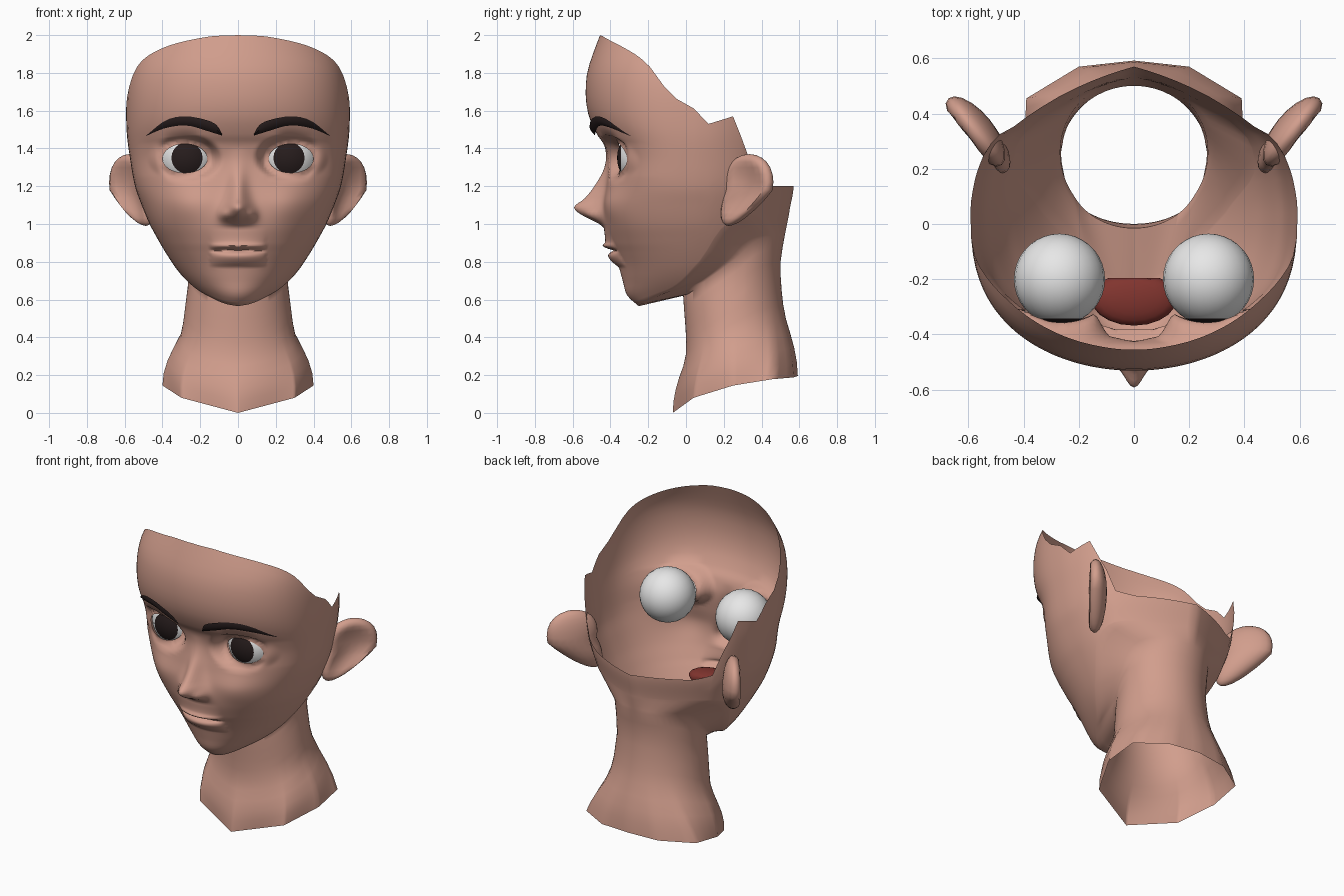
import bpy, bmesh, math
from mathutils import Vector, Matrix

if "Cube" in bpy.data.objects:
    bpy.data.objects.remove(bpy.data.objects["Cube"])


def material(name, rgb):
    m = bpy.data.materials.new(name)
    m.diffuse_color = (*rgb, 1)
    m.use_nodes = True
    m.node_tree.nodes["Principled BSDF"].inputs["Base Color"].default_value = m.diffuse_color
    return m


SKIN = material("skin", (0.64, 0.34, 0.265))
WHITE = material("eye white", (0.8, 0.8, 0.8))
DARK = material("dark brown", (0.02, 0.012, 0.012))
RED = material("mouth red", (0.22, 0.035, 0.028))


def linear(tab, v):
    if v <= tab[0][0]:
        return tab[0][1]
    for (a, p), (b, q) in zip(tab, tab[1:]):
        if v <= b:
            return p + (q - p) * (v - a) / (b - a)
    return tab[-1][1]


def curve(tab, v):
    """Smooth interpolation through (key, value) pairs."""
    if v <= tab[0][0]:
        return tab[0][1]
    if v >= tab[-1][0]:
        return tab[-1][1]
    i = max(k for k in range(len(tab) - 1) if tab[k][0] <= v)

    def slope(k):
        a, b = tab[max(k - 1, 0)], tab[min(k + 1, len(tab) - 1)]
        return (b[1] - a[1]) / (b[0] - a[0])
    (a, p), (b, q) = tab[i], tab[i + 1]
    h = b - a
    t = (v - a) / h
    return ((2*t**3 - 3*t*t + 1) * p + (t**3 - 2*t*t + t) * h * slope(i)
            + (3*t*t - 2*t**3) * q + (t**3 - t*t) * h * slope(i + 1))


def finish(bm, name, mats, mirror=True, angle=60):
    me = bpy.data.meshes.new(name)
    bm.to_mesh(me)
    bm.free()
    ob = bpy.data.objects.new(name, me)
    bpy.context.collection.objects.link(ob)
    for m in mats:
        me.materials.append(m)
    bpy.ops.object.select_all(action='DESELECT')
    ob.select_set(True)
    bpy.context.view_layer.objects.active = ob
    bpy.ops.object.shade_smooth_by_angle(angle=math.radians(angle))
    if mirror:
        ob.modifiers.new("Mirror", 'MIRROR').merge_threshold = 0.0005
    return ob


# Head sections by height: half width, front depth, back depth
YC = 0.04
WIDTH = [(.565, .15), (.6, .17), (.62, .19), (.66, .235), (.7, .275), (.75, .317), (.8, .352), (.86, .39),
         (.92, .425), (1, .468), (1.1, .51), (1.2, .545), (1.35, .572), (1.5, .59), (1.7, .588),
         (1.84, .56), (1.93, .51), (2, .46)]
FRONT = [(.565, -.25), (.62, -.31), (.7, -.335), (.78, -.358), (.85, -.387), (.9, -.41), (.985, -.435),
         (1.1, -.44), (1.2, -.425), (1.33, -.412), (1.42, -.435), (1.47, -.468), (1.55, -.508),
         (1.66, -.53), (1.79, -.525), (1.88, -.5), (2, -.455)]
BACK = [(.6, .5), (1.05, .545), (1.2, .57), (1.6, .575)]
# Facial features by height
NOSE = [(.98, 0), (1, .022), (1.02, .06), (1.05, .115), (1.08, .15), (1.1, .145), (1.13, .105),
        (1.2, .06), (1.28, .025), (1.4, 0)]
NOSE_W = [(1, .075), (1.08, .064), (1.2, .046), (1.35, .05)]
LIPS = [(.77, 0), (.80, .026), (.83, .034), (.85, .014), (.86, -.012), (.87, .02), (.885, .038),
        (.9, .02), (.93, .008), (.98, 0)]
# Edges by angle: rim of the shell, jaw line, top of neck, bottom of neck
RIM_FRONT = [(0, 2), (21, 1.99), (52, 1.93), (71, 1.84), (83.5, 1.68), (98.5, 1.53)]
RIM_BACK = [(98.5, 1.53), (113, 1.57), (122.5, 1.37), (128, 1.23), (140, 1.2), (180, 1.2)]
JAW = [(0, .565), (28, .58), (58, .62), (76, .67), (94, .8), (107, .97), (121, 1.04), (150, 1.05), (180, 1.05)]
NECK_TOP = [(0, .62), (30, .635), (60, .71), (94, .82), (121, .92), (180, .95)]
NECK_LOW = [(0, 0), (50, .08), (90, .145), (135, .178), (158, .188), (180, .195)]
LOW_X = [(0, 0), (50, .3), (90, .4), (135, .39), (158, .2), (180, 0)]
LOW_Y = [(0, -.07), (50, .04), (90, .25), (135, .455), (158, .57), (180, .592)]
NECK_W = [(0, .45), (.15, .4), (.4, .3), (.7, .262), (.95, .275)]
NECK_F = [(0, -.07), (.15, -.035), (.32, 0), (.62, -.015)]
NECK_B = [(.1, .62), (.2, .59), (.5, .525), (.78, .5), (.95, .525)]

BALL, BALL_R = Vector((.27, -.2, 1.35)), .165
EYE_X, EYE_Z = .281, 1.345


def eye_dist(x, z):
    return math.hypot((x - EYE_X) / .118, (z - EYE_Z) / (.079 if z > EYE_Z else .074))


def gauss(dx, dz, sx, sz):
    return math.exp(-(dx / sx) ** 2 - (dz / sz) ** 2)


def front_y(x, z):
    """Depth of the face surface at a point seen from the front."""
    s = min(x / curve(WIDTH, z), 1)
    q = curve([(.75, 1), (1, .87), (1.25, .75)], z)
    y = YC - (YC - curve(FRONT, z)) * math.sqrt(1 - s * s) ** q
    y -= max(curve(NOSE, z), 0) * math.exp(-(x / curve(NOSE_W, z)) ** 2)
    y -= .035 * gauss(x - .07, z - 1.05, .028, .03)
    y -= .025 * gauss(x - .27, z - 1.1, .12, .1)
    y -= curve(LIPS, z) * max(1 - (x / .15) ** 2, 0) ** .6
    # eye socket and lids hug the eyeball
    d = eye_dist(x, z)
    rad = BALL_R ** 2 - (x - BALL.x) ** 2 - (z - BALL.z) ** 2
    if d < 1.7:
        t = min((1.7 - d) / .7, 1)
        t = t * t * (3 - 2 * t)
        y += (BALL.y - math.sqrt(max(rad, .01)) - .009 - y) * t
    if rad > 0:
        y = min(y, BALL.y - math.sqrt(rad) - .008)
    return y


def head_point(deg, z):
    a = math.radians(deg)
    w, b = curve(WIDTH, z), curve(BACK, z)
    x = w * math.sin(a)
    if deg < 90:
        return Vector((x, front_y(x, z), z))
    p = Vector((x, YC - (b - YC) * math.cos(a), z))
    if deg > 122:  # flatter back of the head
        c = math.radians(122)
        corner = Vector((w * math.sin(c), YC - (b - YC) * math.cos(c), z))
        t = 1 - x / corner.x
        p = corner.lerp(Vector((0, b, z)), t).lerp(p, .5)
    return p


def neck_point(deg, t):
    """Point on the neck, t from its bottom edge (0) to the jaw (1)."""
    a = math.radians(deg)
    low = linear(NECK_LOW, deg)
    z = low + (curve(NECK_TOP, deg) - low) * t
    end = curve(NECK_F if deg < 90 else NECK_B, z)
    p = Vector((linear(NECK_W, z) * math.sin(a), .25 + abs(math.cos(a)) * (end - .25), z))
    # the flare at the bottom has a squarer outline
    flare = Vector((linear(LOW_X, deg), linear(LOW_Y, deg), z))
    return p.lerp(flare, max(1 - t / .45, 0) ** 1.3)


# Head and neck: one skin, columns run from neck bottom over the jaw to the rim
levels = []
for lo, hi, step in [(.57, .76, .02), (.76, .92, .008), (.92, 1.14, .012),
                     (1.14, 1.26, .02), (1.26, 1.48, .012), (1.48, 2, .05)]:
    n = round((hi - lo) / step)
    levels += [(lo + (hi - lo) * k / n - .57) / 1.43 for k in range(n)]
levels.append(1)
angles = [1.5 * k for k in range(41)] + [62.5, 65, 68, 72, 76, 80, 85, 90, 94, 98.5, 103, 107, 113, 118,
                                         122.5, 128, 135, 142, 150, 158, 164, 170, 175, 180]
bm = bmesh.new()
columns = []
for deg in angles:
    jaw = curve(JAW, deg)
    rim = curve(RIM_FRONT, deg) if deg < 98 else linear(RIM_BACK, deg)
    pts = [neck_point(deg, k / 10) for k in range(11)]
    a, b = pts[-1], head_point(deg, jaw)
    pts += [a.lerp(b, k / 5) for k in range(1, 5)]
    pts += [head_point(deg, jaw + (rim - jaw) * s) for s in levels]
    for p in pts:
        if deg in (0, 180):
            p.x = 0
    columns.append([bm.verts.new(p) for p in pts])
for c, d in zip(columns, columns[1:]):
    for j in range(len(c) - 1):
        bm.faces.new((c[j], d[j], d[j + 1], c[j + 1]))
# eye opening
bmesh.ops.delete(bm, geom=[v for v in bm.verts if v.co.y < -.1 and eye_dist(v.co.x, v.co.z) < 1],
                 context='VERTS')
for v in bm.verts:
    d = eye_dist(v.co.x, v.co.z)
    if v.is_boundary and v.co.y < -.1 and d < 1.4:
        x, z = EYE_X + (v.co.x - EYE_X) / d, EYE_Z + (v.co.z - EYE_Z) / d
        v.co = (x, front_y(x, z), z)
finish(bm, "head_and_neck", [SKIN], angle=80)

# Eyeballs, pole facing forward, iris painted around the pole
bm = bmesh.new()
bmesh.ops.create_uvsphere(bm, u_segments=24, v_segments=18, radius=BALL_R,
                          matrix=Matrix.Translation(BALL) @ Matrix.Rotation(math.pi / 2, 4, 'X'))
for f in bm.faces:
    direction = (f.calc_center_median() - BALL).normalized()
    f.material_index = 1 if -direction.y > math.cos(math.radians(30)) else 0
finish(bm, "eyeballs", [WHITE, DARK])

# Eyebrows: tapered strips following the forehead, standing out at the inner end
UPPER = [(.085, 1.476), (.11, 1.52), (.15, 1.545), (.275, 1.57), (.38, 1.55), (.487, 1.468)]
LOWER = [(.085, 1.468), (.17, 1.495), (.275, 1.522), (.39, 1.506), (.487, 1.466)]
bm = bmesh.new()
rings = []
for k in range(17):
    x = .286 - .201 * math.cos(math.pi * k / 16)
    up, lo = curve(UPPER, x), curve(LOWER, x)
    mid = (up + lo) / 2
    off = linear([(.085, .018), (.25, .005)], x)
    rings.append([bm.verts.new((x, front_y(x, z) - o, z))
                  for z, o in ((up, off), (mid, off + .3 * (up - lo)), (lo, off))])
for r, s in zip(rings, rings[1:]):
    for k in range(3):
        m = (k + 1) % 3
        bm.faces.new((r[k], r[m], s[m], s[k]))
bm.faces.new(rings[0][::-1])
bm.faces.new(rings[-1])
finish(bm, "eyebrows", [DARK])

# Ears: flattened, swept back, hollow on the outer face
bm = bmesh.new()
bmesh.ops.create_uvsphere(bm, u_segments=20, v_segments=14, radius=1)
along, out = Vector((.62, .78, 0)), Vector((.78, -.62, 0))
for v in bm.verts:
    a, c, b = v.co
    if c > 0:
        c -= 1.0 * max(1 - (a * a + b * b) / .75, 0)
    v.co = (Vector((.575, .335, 1.18)) + along * (a * (.15 + .04 * b) + .14 * min(b, 0))
            + out * c * .068 + Vector((0, 0, .19 * b)))
bmesh.ops.recalc_face_normals(bm, faces=bm.faces)
finish(bm, "ears", [SKIN])

# Mouth interior: flat pouch behind the lips
bm = bmesh.new()
bmesh.ops.create_uvsphere(bm, u_segments=20, v_segments=10, radius=1)
for v in bm.verts:
    v.co = (v.co.x * .155, min(-.27 + v.co.y * .098, -.195), .858 + v.co.z * .045)
finish(bm, "mouth_interior", [RED], mirror=False)
